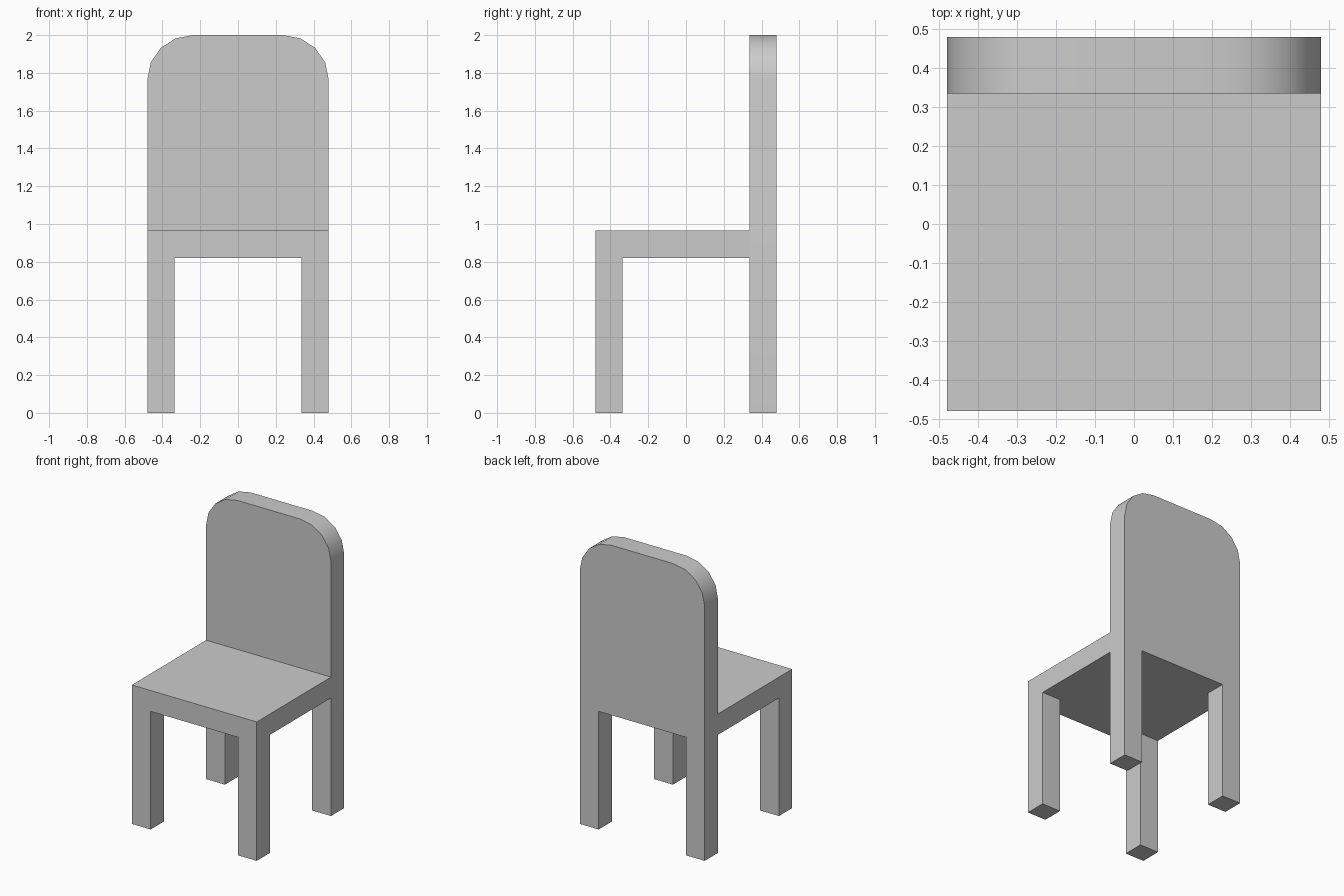
import bpy, bmesh
from math import sin, cos, pi

if "Cube" in bpy.data.objects:
    bpy.data.objects.remove(bpy.data.objects["Cube"])

HALF = 0.48          # half width and half depth
INNER = 0.335        # inner face of legs and backrest
SEAT_LOW, SEAT_TOP, TOP = 0.82, 0.965, 2.0


def extrude_profile(name, points, y0, y1):
    """Extrude an x/z outline along y into a closed solid."""
    bm = bmesh.new()
    face = bm.faces.new([bm.verts.new((x, y0, z)) for x, z in points])
    side = bmesh.ops.extrude_face_region(bm, geom=[face], use_keep_orig=True)
    moved = [v for v in side["geom"] if isinstance(v, bmesh.types.BMVert)]
    bmesh.ops.translate(bm, verts=moved, vec=(0, y1 - y0, 0))
    bmesh.ops.recalc_face_normals(bm, faces=bm.faces)
    mesh = bpy.data.meshes.new(name)
    bm.to_mesh(mesh)
    bm.free()
    obj = bpy.data.objects.new(name, mesh)
    bpy.context.collection.objects.link(obj)
    return obj


def box(name, x0, x1, y0, y1, z0, z1):
    return extrude_profile(name, [(x0, z0), (x1, z0), (x1, z1), (x0, z1)], y0, y1)


# Backrest and rear legs: one arched board with rounded top corners
rx, rz = 0.24, 0.235
right = [(0.0 + INNER, SEAT_LOW), (INNER, 0), (HALF, 0)]
right += [(HALF - rx + rx * cos(a), TOP - rz + rz * sin(a))
          for a in (i * pi / 8 for i in range(5))]
left = [(-x, z) for x, z in reversed(right)]
back = extrude_profile("backrest_with_rear_legs", right + left, INNER, HALF)
bpy.context.view_layer.objects.active = back
back.select_set(True)
bpy.ops.object.shade_smooth_by_angle(angle=pi / 6)

# Seat slab, butting against the backrest
box("seat", -HALF, HALF, -HALF, INNER, SEAT_LOW, SEAT_TOP)

# Front legs
for label, x0, x1 in (("left", -HALF, -INNER), ("right", INNER, HALF)):
    box("front_leg_" + label, x0, x1, -HALF, -INNER, 0, SEAT_LOW)
